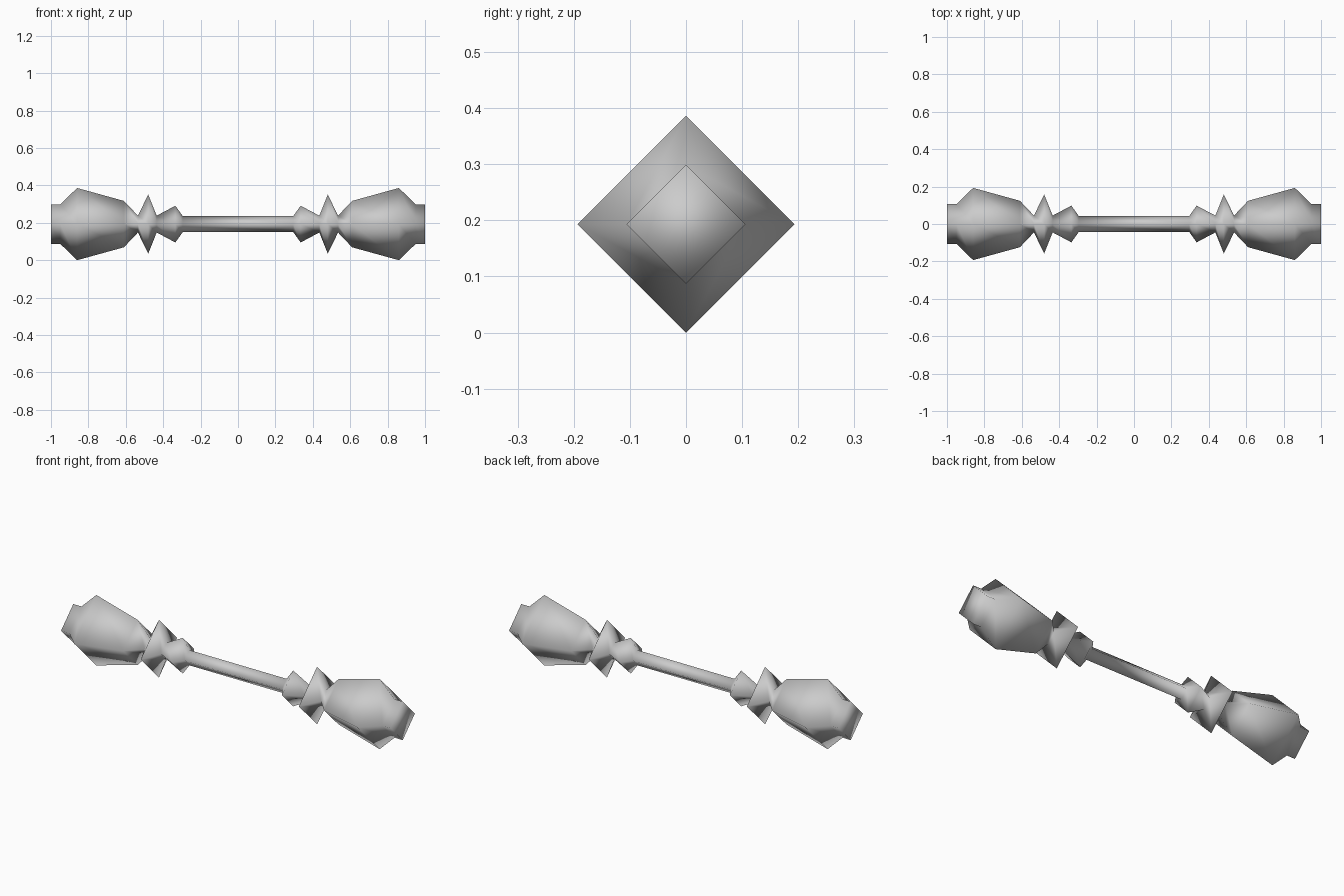
import bpy, bmesh, math

if "Cube" in bpy.data.objects:
    bpy.data.objects.remove(bpy.data.objects["Cube"])

CENTRE_Z = 0.193
SIDES = 4

# Half profile from the shaft to the end of the handle: (x, radius)
half = [(0.295, 0.042), (0.335, 0.098), (0.435, 0.045), (0.48, 0.158),
        (0.535, 0.045), (0.61, 0.124), (0.86, 0.193), (0.95, 0.106), (1.0, 0.106)]
profile = [(-x, r) for x, r in reversed(half)] + half

grey = bpy.data.materials.new("plain grey")
grey.diffuse_color = (0.6, 0.6, 0.6, 1)
grey.use_nodes = True
grey.node_tree.nodes["Principled BSDF"].inputs["Base Color"].default_value = grey.diffuse_color

# Four-sided turned body with both handles and the shaft
bm = bmesh.new()
rings = []
for x, r in profile:
    ring = []
    for i in range(SIDES):
        a = 2 * math.pi * i / SIDES
        ring.append(bm.verts.new((x, r * math.cos(a), CENTRE_Z + r * math.sin(a))))
    rings.append(ring)
for a, b in zip(rings, rings[1:]):
    for i in range(SIDES):
        j = (i + 1) % SIDES
        bm.faces.new((a[i], a[j], b[j], b[i]))

# End caps
bm.faces.new(rings[0])
bm.faces.new(rings[-1])
bmesh.ops.recalc_face_normals(bm, faces=bm.faces)
for f in bm.faces:
    f.smooth = True

mesh = bpy.data.meshes.new("double_handle")
bm.to_mesh(mesh)
bm.free()
mesh.materials.append(grey)
bpy.context.collection.objects.link(bpy.data.objects.new("double_handle", mesh))
